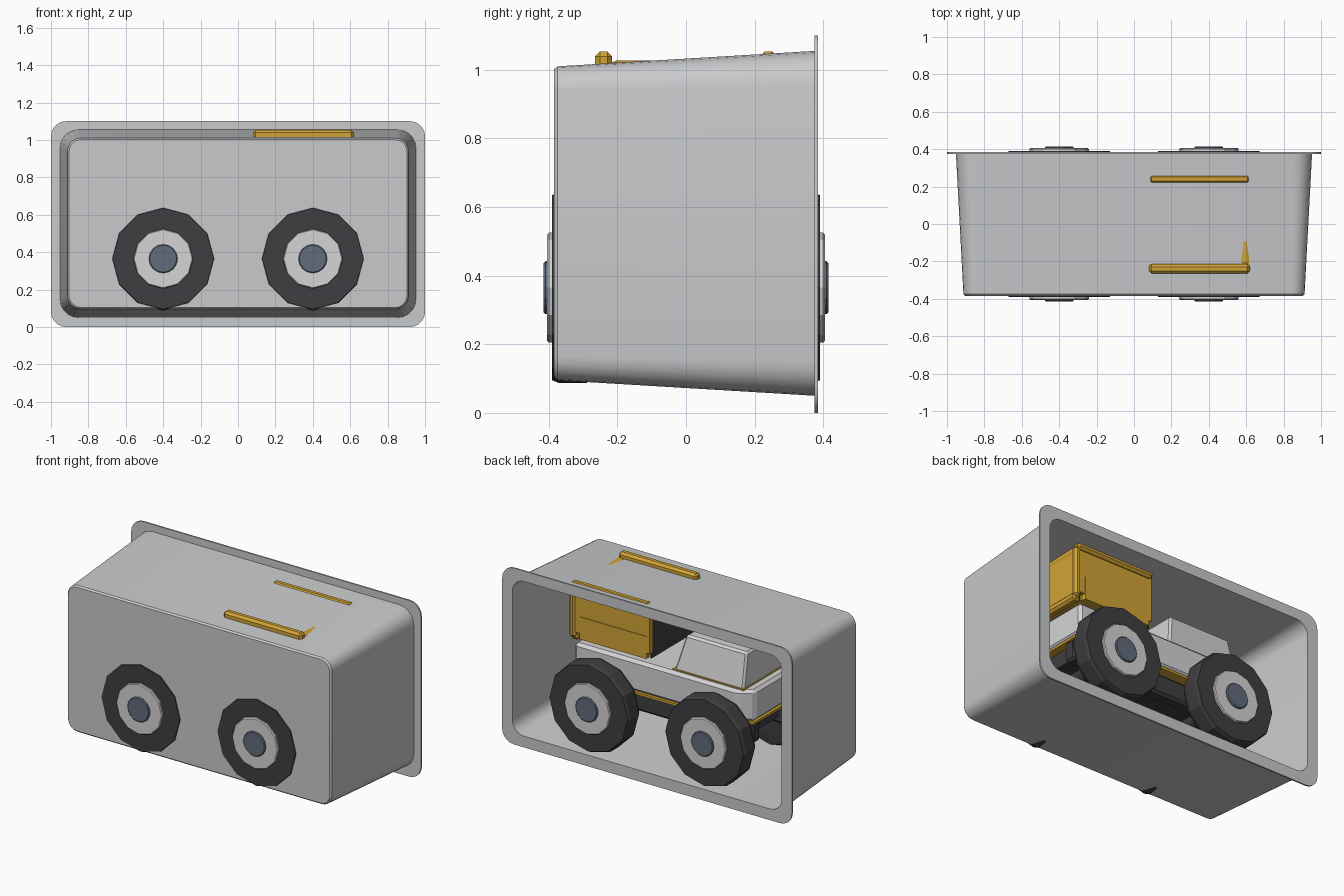
import bpy, bmesh, math
from mathutils import Vector

if "Cube" in bpy.data.objects:
    bpy.data.objects.remove(bpy.data.objects["Cube"])


def material(name, rgb):
    m = bpy.data.materials.new(name)
    m.diffuse_color = (*rgb, 1)
    m.use_nodes = True
    m.node_tree.nodes["Principled BSDF"].inputs["Base Color"].default_value = m.diffuse_color
    return m


GREY = material("light_grey", (0.58, 0.59, 0.60))
WHITE = material("off_white", (0.66, 0.66, 0.67))
RUBBER = material("dark_rubber", (0.05, 0.047, 0.052))
YELLOW = material("yellow", (0.64, 0.37, 0.035))
BLUE = material("slate_blue", (0.12, 0.15, 0.20))


def finish(name, bm, mat, bevel=0, smooth=None, segments=1):
    bmesh.ops.recalc_face_normals(bm, faces=bm.faces)
    me = bpy.data.meshes.new(name)
    bm.to_mesh(me)
    bm.free()
    me.materials.append(mat)
    ob = bpy.data.objects.new(name, me)
    bpy.context.collection.objects.link(ob)
    if bevel:
        mod = ob.modifiers.new("bevel", 'BEVEL')
        mod.width, mod.segments = bevel, segments
        mod.limit_method = 'ANGLE'
    if smooth:
        bpy.ops.object.select_all(action='DESELECT')
        ob.select_set(True)
        bpy.context.view_layer.objects.active = ob
        bpy.ops.object.shade_smooth_by_angle(angle=math.radians(smooth))
    return ob


def loft(name, rings, mat, **kw):
    """Bridge equal-length rings and cap both ends."""
    bm = bmesh.new()
    loops = [[bm.verts.new(p) for p in ring] for ring in rings]
    n = len(loops[0])
    for a, b in zip(loops, loops[1:]):
        for i in range(n):
            j = (i + 1) % n
            bm.faces.new((a[i], a[j], b[j], b[i]))
    bm.faces.new(loops[0])
    bm.faces.new(loops[-1])
    return finish(name, bm, mat, **kw)


def box(name, x, y, z, mat, **kw):
    rings = [[(x[0], y[0], h), (x[1], y[0], h), (x[1], y[1], h), (x[0], y[1], h)] for h in z]
    return loft(name, rings, mat, **kw)


def rounded_rect(hx, z0, z1, r, y, steps=5):
    pts = []
    for q, (cx, cz) in enumerate([(hx - r, z1 - r), (r - hx, z1 - r), (r - hx, z0 + r), (hx - r, z0 + r)]):
        for k in range(steps + 1):
            a = math.pi / 2 * (q + k / steps)
            pts.append((cx + r * math.cos(a), y, cz + r * math.sin(a)))
    return pts


def lathe(name, profile, sides, x, z, side, mat, **kw):
    """Turn (radius, y) points around an axle along y."""
    rings = [[(x + r * math.cos(2 * math.pi * i / sides), side * y,
               z + r * math.sin(2 * math.pi * i / sides)) for i in range(sides)] for r, y in profile]
    return loft(name, rings, mat, **kw)


# Tapered tray, open at the back, with a flat flange
loft("tray", [rounded_rect(hx, z0, z1, r, y) for hx, z0, z1, r, y in [
    (0.885, 0.115, 0.99, 0.06, -0.372),
    (0.93, 0.07, 1.035, 0.08, 0.385),
    (1.0, 0.0, 1.1, 0.08, 0.385),
    (1.0, 0.0, 1.1, 0.08, 0.375),
    (0.952, 0.05, 1.055, 0.10, 0.375),
    (0.912, 0.095, 1.01, 0.07, -0.375),
    (0.903, 0.104, 1.001, 0.062, -0.385)]], GREY, smooth=30)

# Wheels with hubs and caps, plus axles
for x, end in ((-0.4, "front"), (0.4, "rear")):
    for s, hand in ((-1, "left"), (1, "right")):
        tag = f"_{end}_{hand}"
        lathe("tyre" + tag, [(0.20, 0.25), (0.255, 0.255), (0.278, 0.29), (0.278, 0.37), (0.27, 0.39)],
              12, x, 0.365, s, RUBBER)
        lathe("hub" + tag, [(0.16, 0.36), (0.16, 0.40), (0.155, 0.405)], 12, x, 0.365, s, WHITE)
        lathe("hub_cap" + tag, [(0.077, 0.40), (0.077, 0.41), (0.072, 0.415)], 16, x, 0.365, s, BLUE)
    lathe("axle_" + end, [(0.05, -0.26), (0.05, 0.26)], 12, x, 0.365, 1, RUBBER, smooth=40)

# Chassis rails and underside plate
for s in (-1, 1):
    box("chassis_rail", (-0.6, 0.6), sorted((s * 0.12, s * 0.20)), (0.33, 0.46), RUBBER, bevel=0.015)
box("chassis_core", (-0.55, 0.55), (-0.12, 0.12), (0.37, 0.46), RUBBER)

# Lower body with clipped nose corners
outline = [(0.60, -0.25), (0.60, 0.25), (-0.53, 0.25), (-0.61, 0.19), (-0.61, -0.19), (-0.53, -0.25)]
loft("underside_plate", [[(x, y, z) for x, y in outline] for z in (0.46, 0.475)], YELLOW)
loft("lower_body", [[(x, y, z) for x, y in outline] for z in (0.475, 0.67)], WHITE, bevel=0.018)


# Cab with sloped sides
def cab_ring(x0, x1, hy, z):
    return [(x0, -hy, z), (x1, -hy, z), (x1, hy, z), (x0, hy, z)]


loft("cab", [cab_ring(-0.55, -0.07, 0.22, 0.66), cab_ring(-0.54, -0.12, 0.17, 0.88)], WHITE, bevel=0.012)
loft("cab_base_trim", [cab_ring(-0.556, -0.064, 0.226, z) for z in (0.667, 0.675)], YELLOW)

# Dump box: floor, walls, rounded rims and posts
box("dump_floor", (0.09, 0.61), (-0.22, 0.22), (0.70, 0.75), YELLOW)
box("dump_bulkhead", (0.09, 0.12), (-0.22, 0.22), (0.72, 1.01), YELLOW)
box("bulkhead_plate", (0.08, 0.089), (-0.225, 0.225), (0.70, 1.01), RUBBER)
box("dump_tailgate", (0.585, 0.615), (-0.22, 0.22), (0.70, 1.00), YELLOW)
box("tailgate_rim", (0.57, 0.62), (-0.22, 0.22), (0.98, 1.027), YELLOW, bevel=0.018, segments=2)
box("tailgate_sill", (0.58, 0.635), (-0.24, 0.24), (0.68, 0.73), YELLOW, bevel=0.014)
for s in (-1, 1):
    box("dump_side", (0.08, 0.62), sorted((s * 0.215, s * 0.245)), (0.735, 1.02), YELLOW)
    box("dump_side_skirt", (0.10, 0.56), sorted((s * 0.215, s * 0.249)), (0.70, 0.84), YELLOW)
    box("side_rim", (0.08, 0.62), sorted((s * 0.215, s * 0.265)), (1.0, 1.053), YELLOW, bevel=0.014)
    box("corner_post", (0.59, 0.635), sorted((s * 0.21, s * 0.255)), (0.70, 1.015), YELLOW, bevel=0.014)
box("dump_support", (0.15, 0.55), (-0.12, 0.12), (0.665, 0.705), RUBBER)
